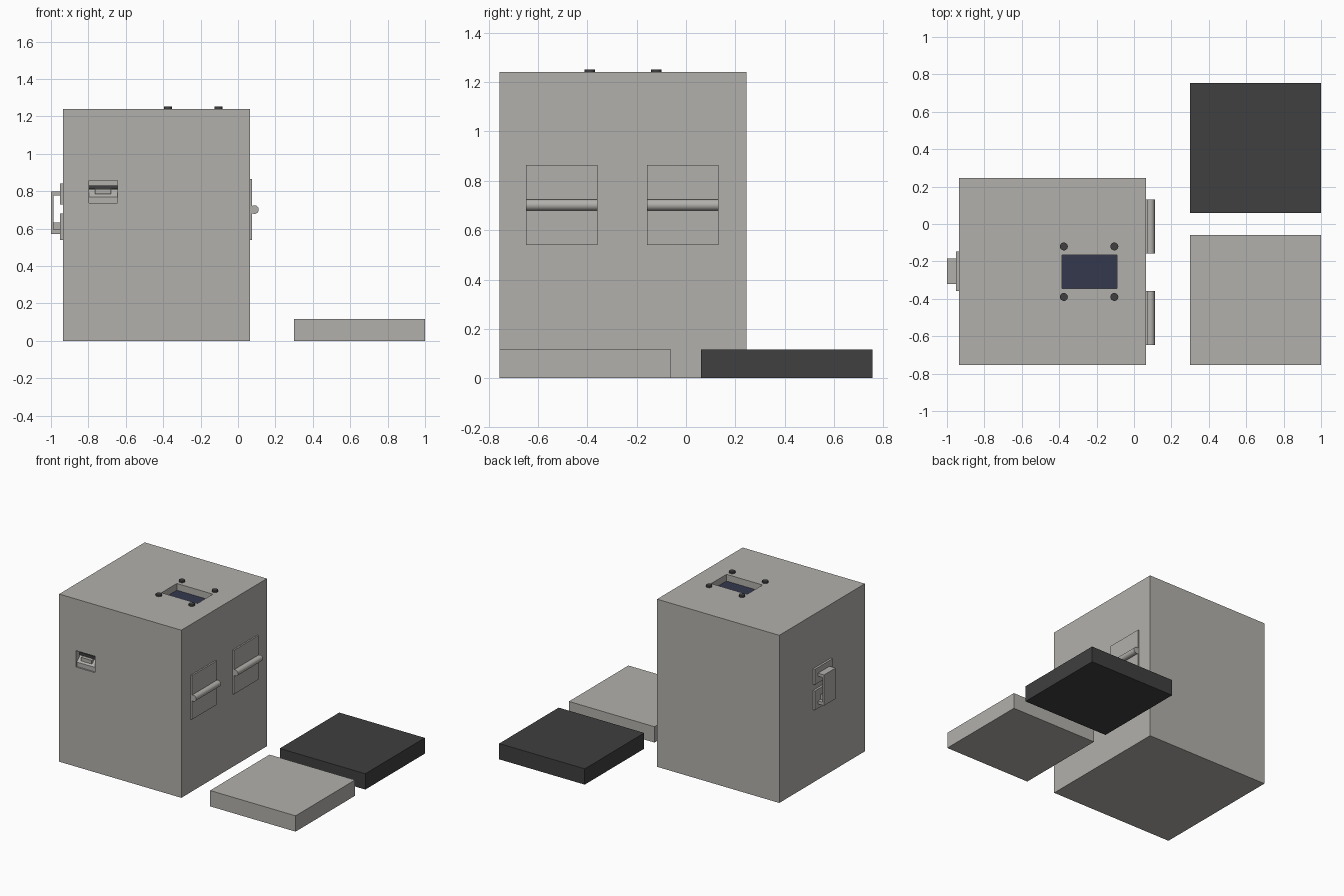
import bpy, bmesh
from mathutils import Matrix, Vector

if "Cube" in bpy.data.objects:
    bpy.data.objects.remove(bpy.data.objects["Cube"], do_unlink=True)


def material(name, rgb):
    m = bpy.data.materials.new(name)
    m.use_nodes = True
    m.diffuse_color = (*rgb, 1)
    m.node_tree.nodes["Principled BSDF"].inputs["Base Color"].default_value = (*rgb, 1)
    return m


grey = material("warm grey", (0.445, 0.435, 0.41))
dark = material("charcoal", (0.05, 0.05, 0.05))
navy = material("navy screen", (0.034, 0.040, 0.075))


def finish(bm, name, mat):
    bmesh.ops.recalc_face_normals(bm, faces=bm.faces)
    mesh = bpy.data.meshes.new(name)
    bm.to_mesh(mesh)
    bm.free()
    mesh.materials.append(mat)
    ob = bpy.data.objects.new(name, mesh)
    bpy.context.collection.objects.link(ob)
    return ob


def box(name, x, y, z, mat=grey):
    lo, hi = Vector((x[0], y[0], z[0])), Vector((x[1], y[1], z[1]))
    bm = bmesh.new()
    bmesh.ops.create_cube(bm, size=1, matrix=Matrix.Translation((lo + hi) / 2)
                          @ Matrix.Diagonal((*(hi - lo), 1)))
    return finish(bm, name, mat)


def cylinder(name, centre, radius, depth, axis, mat=grey, sides=32):
    turn = Vector((0, 0, 1)).rotation_difference(Vector(axis)).to_matrix().to_4x4()
    bm = bmesh.new()
    bmesh.ops.create_cone(bm, cap_ends=True, segments=sides, radius1=radius, radius2=radius,
                          depth=depth, matrix=Matrix.Translation(centre) @ turn)
    ob = finish(bm, name, mat)
    bpy.context.view_layer.objects.active = ob
    bpy.ops.object.select_all(action='DESELECT')
    ob.select_set(True)
    bpy.ops.object.shade_smooth_by_angle()
    return ob


def prism(name, profile, x, mat=grey):
    # (y, z) outline swept along x
    bm = bmesh.new()
    face = bm.faces.new([bm.verts.new((x[0], y, z)) for y, z in profile])
    ext = bmesh.ops.extrude_face_region(bm, geom=[face])
    moved = [v for v in ext["geom"] if isinstance(v, bmesh.types.BMVert)]
    bmesh.ops.translate(bm, verts=moved, vec=(x[1] - x[0], 0, 0))
    return finish(bm, name, mat)


def carve(target, cutter):
    cutter.hide_render = True
    mod = target.modifiers.new("recess", 'BOOLEAN')
    mod.operation, mod.solver, mod.object = 'DIFFERENCE', 'EXACT', cutter
    bpy.context.view_layer.objects.active = target
    bpy.ops.object.modifier_apply(modifier=mod.name)
    bpy.data.objects.remove(cutter, do_unlink=True)


# Cabinet with a screen well on top and a small pocket in front
FRONT, TOP = -0.755, 1.24
SCREEN_X, SCREEN_Y = (-0.385, -0.09), (-0.345, -0.165)
POCKET_X = (-0.797, -0.643)
body = box("cabinet", (-0.935, 0.065), (FRONT, 0.245), (0, TOP))
carve(body, box("screen_cutter", SCREEN_X, SCREEN_Y, (TOP - 0.055, TOP + 0.1)))
carve(body, box("pocket_cutter", POCKET_X, (FRONT - 0.1, FRONT + 0.05), (0.737, 0.858)))

# Sunken screen and its corner studs
box("screen", SCREEN_X, SCREEN_Y, (TOP - 0.055, TOP - 0.05), navy)
for x in (-0.375, -0.105):
    for y in (-0.39, -0.12):
        cylinder("corner_stud", (x, y, TOP + 0.006), 0.021, 0.012, (0, 0, 1), dark)

# Front pocket: sloped chute, slot strip and nozzle
back = FRONT + 0.05
prism("pocket_chute", [(FRONT + 0.01, 0.737), (FRONT + 0.01, 0.77), (back, 0.81), (back, 0.737)], POCKET_X)
box("pocket_slot", POCKET_X, (back - 0.01, back), (0.812, 0.832), dark)
box("pocket_nozzle", (-0.765, -0.68), (FRONT + 0.015, back), (0.785, 0.811))

# Two plates with round grips on the +x side
for y in (-0.503, -0.013):
    box("grip_plate", (0.065, 0.076), (y - 0.145, y + 0.145), (0.54, 0.865))
    cylinder("round_grip", (0.088, y, 0.702), 0.023, 0.29, (0, 1, 0))

# Latch on the -x side
LATCH_Y = (-0.32, -0.185)
for z in ((0.54, 0.682), (0.728, 0.842)):
    box("latch_plate", (-0.951, -0.935), (-0.357, -0.148), z)
box("latch_bar", (-1, -0.986), LATCH_Y, (0.572, 0.8))
box("latch_upper_arm", (-0.986, -0.951), LATCH_Y, (0.778, 0.8))
box("latch_lower_arm", (-0.986, -0.951), LATCH_Y, (0.572, 0.595))
box("latch_catch", (-0.986, -0.951), (-0.29, -0.215), (0.595, 0.632))

# Separate flat slabs on the ground
box("grey_slab", (0.3, 1), (FRONT, -0.06), (0, 0.117))
box("dark_slab", (0.3, 1), (0.06, -FRONT), (0, 0.117), dark)
